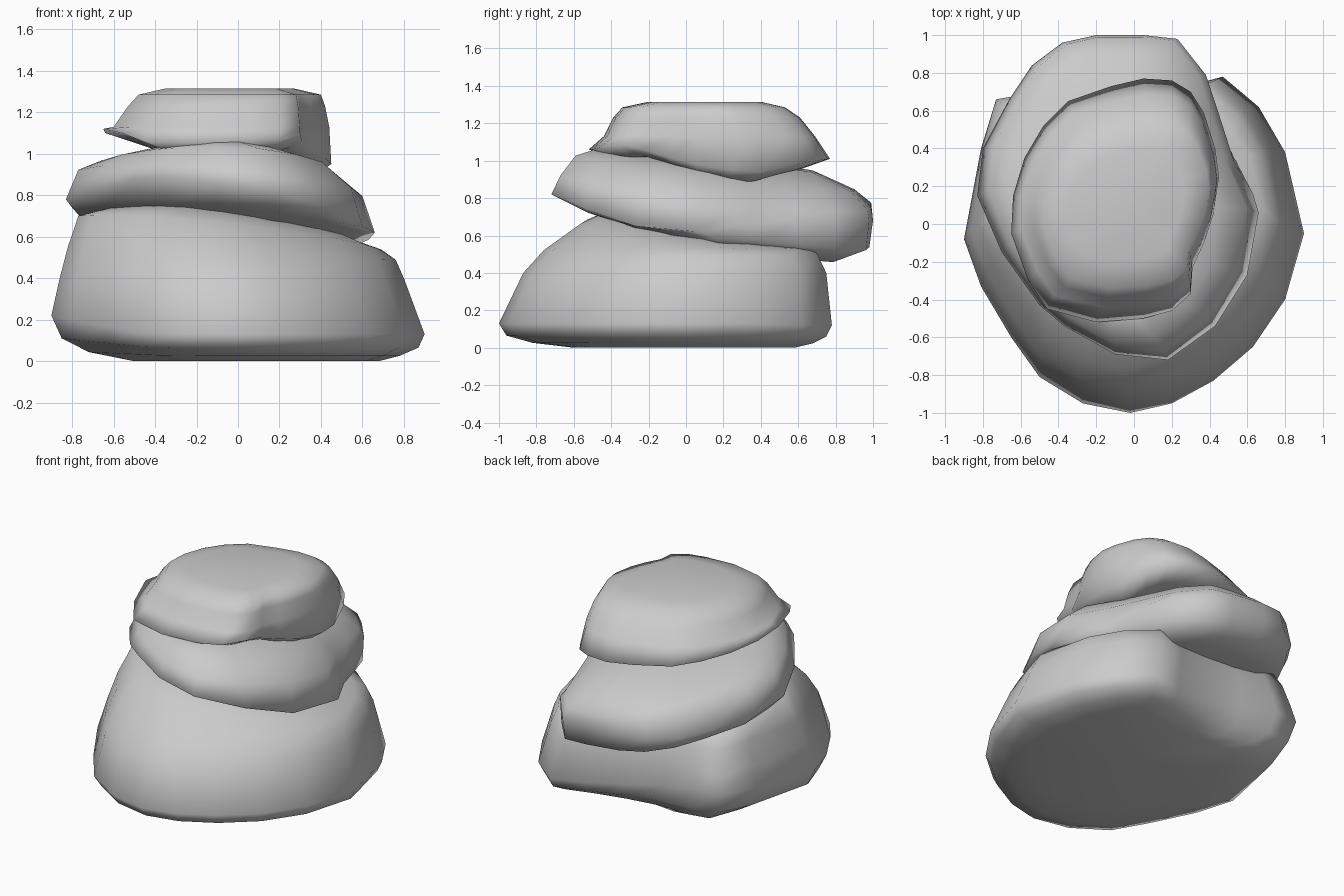
import bpy, bmesh


def rock(name, rim, levels, rim_index):
    """Loft one boulder: every ring is the rim outline refitted to a box.
    level = (x0, x1, y0, y1, z, slope_x, slope_y, share_of_rim_height)"""
    xs, ys = [p[0] for p in rim], [p[1] for p in rim]
    ax, bx, ay, by = min(xs), max(xs), min(ys), max(ys)
    levels = list(levels)
    levels.insert(rim_index, (ax, bx, ay, by, 0, 0, 0, 1))
    bm = bmesh.new()
    rings = []
    for x0, x1, y0, y1, z, sx, sy, k in levels:
        ring = []
        for px, py, pz in rim:
            x = x0 + (px - ax) / (bx - ax) * (x1 - x0)
            y = y0 + (py - ay) / (by - ay) * (y1 - y0)
            ring.append(bm.verts.new((x, y, z + sx * x + sy * y + k * pz)))
        rings.append(ring)
    n = len(rim)
    for a, b in zip(rings, rings[1:]):
        for i in range(n):
            j = (i + 1) % n
            bm.faces.new((a[i], a[j], b[j], b[i]))
    # Close both ends with a fan around the ring centre
    for ring in (rings[0][::-1], rings[-1]):
        c = bm.verts.new(sum((v.co for v in ring), ring[0].co * 0) / n)
        for i in range(n):
            bm.faces.new((ring[i], ring[(i + 1) % n], c))
    bmesh.ops.recalc_face_normals(bm, faces=bm.faces)
    for f in bm.faces:
        f.smooth = True
    me = bpy.data.meshes.new(name)
    bm.to_mesh(me)
    bm.free()
    ob = bpy.data.objects.new(name, me)
    bpy.context.collection.objects.link(ob)
    return ob


# Wide base boulder, top sloping down to the right and back
rock("base_rock", [
    (.90, -.05, .13), (.80, .38, .13), (.66, .62, .12), (.47, .78, .12),
    (.25, .72, .13), (0, .68, .17), (-.3, .66, .23), (-.55, .69, .28),
    (-.73, .66, .29), (-.81, .40, .25), (-.90, -.08, .22), (-.81, -.33, .20),
    (-.65, -.60, .17), (-.50, -.81, .14), (-.27, -.95, .13), (-.02, -1.0, .13),
    (.20, -.95, .13), (.42, -.83, .13), (.63, -.65, .13), (.80, -.40, .13)],
    [(-.50, .68, -.60, .58, 0, 0, 0, 0),
     (-.72, .78, -.82, .68, 0, 0, 0, .2),
     (-.85, .87, -.96, .75, 0, 0, 0, .5),
     (-.86, .80, -.87, .75, .40, 0, 0, 0),
     (-.82, .76, -.76, .70, .52, -.04, 0, 0),
     (-.77, .69, -.56, .63, .62, -.11, -.07, 0),
     (-.68, .55, -.42, .52, .66, -.11, -.14, 0)], 3)

# Middle slab, overhanging at the front left and the back
rock("middle_rock", [
    (.66, .06, .62), (.53, .33, .66), (.45, .58, .68), (.38, .79, .70),
    (.23, .98, .68), (.05, 1.0, .68), (-.20, 1.0, .68), (-.38, .96, .68),
    (-.54, .84, .68), (-.66, .66, .70), (-.80, .40, .74), (-.83, .15, .78),
    (-.70, -.15, .83), (-.50, -.43, .88), (-.37, -.54, .89), (-.10, -.69, .86),
    (.18, -.72, .82), (.43, -.54, .74), (.60, -.27, .65)],
    [(-.60, .50, -.30, .80, .61, -.10, -.17, 0),
     (-.78, .63, -.52, .98, .67, -.10, -.13, 0),
     (-.77, .60, -.67, .99, .865, -.10, -.11, 0),
     (-.66, .45, -.59, .90, .955, -.05, -.13, 0),
     (-.45, .22, -.49, .68, 1.01, -.03, -.10, 0)], 2)

# Small flat-topped cap stone, steep on its right side
rock("top_rock", [
    (.45, .25, .95), (.43, .40, .94), (.37, .59, .98), (.30, .70, 1.0),
    (.20, .76, 1.01), (.05, .77, 1.01), (-.12, .73, 1.02), (-.35, .65, 1.04),
    (-.48, .52, 1.06), (-.58, .35, 1.08), (-.64, .15, 1.10), (-.65, -.05, 1.12),
    (-.56, -.30, 1.10), (-.46, -.45, 1.06), (-.20, -.52, 1.06), (.05, -.50, 1.06),
    (.20, -.46, 1.07), (.30, -.37, 1.09), (.31, -.23, 1.06), (.37, -.10, 1.02),
    (.42, .05, .98)],
    [(-.45, .36, -.35, .60, -.06, 0, 0, 1),
     (-.60, .44, -.44, .69, 1.13, 0, 0, 0),
     (-.53, .42, -.39, .61, 1.23, 0, 0, 0),
     (-.48, .40, -.34, .53, 1.285, 0, 0, 0),
     (-.35, .27, -.20, .40, 1.315, 0, 0, 0)], 1)
